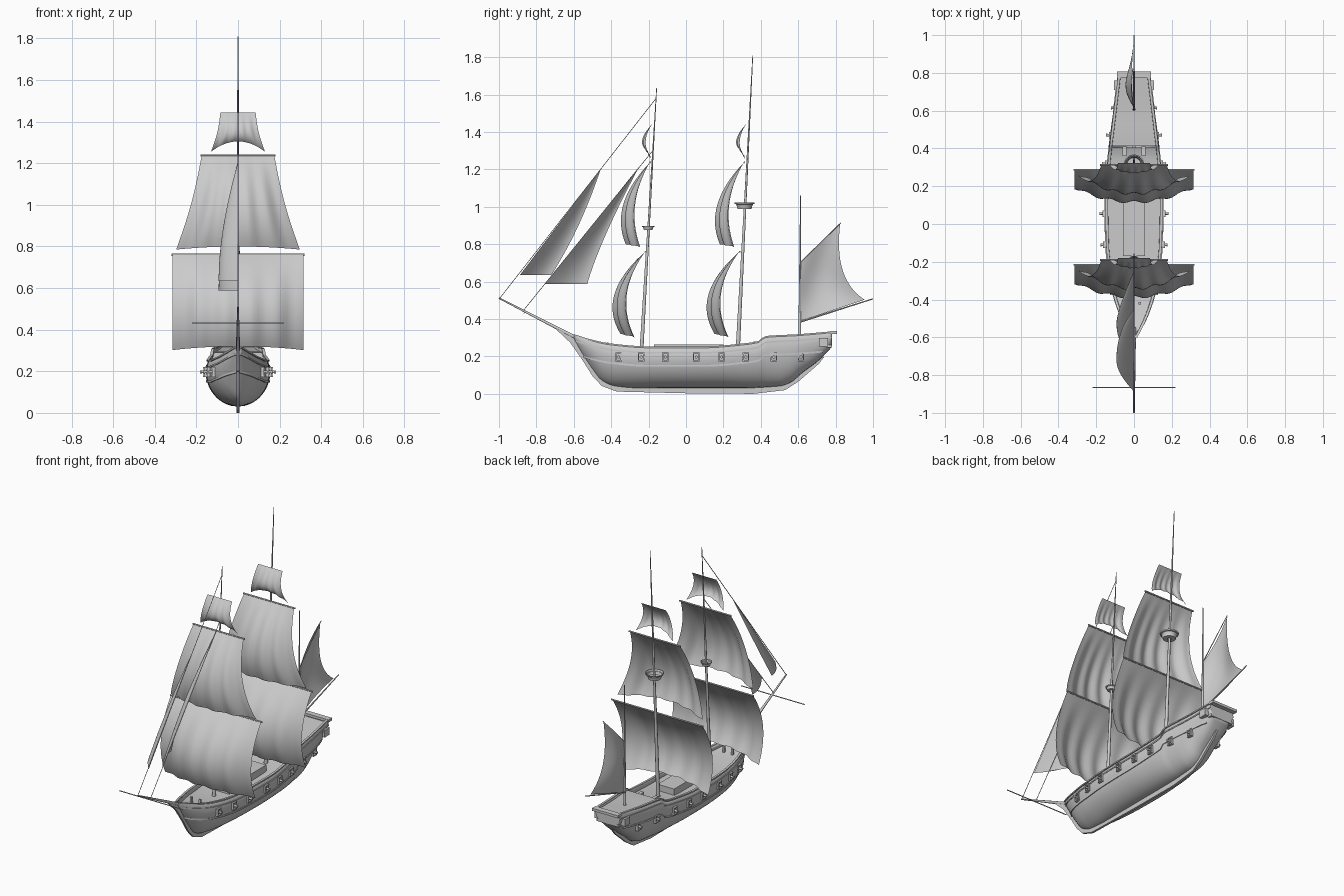
import bpy, bmesh
from math import sin, cos, pi, radians
from mathutils import Vector

if "Cube" in bpy.data.objects:
    bpy.data.objects.remove(bpy.data.objects["Cube"])


def add(name, verts, faces, angle=40, mirror=False):
    me = bpy.data.meshes.new(name)
    me.from_pydata(verts, [], faces)
    bm = bmesh.new()
    bm.from_mesh(me)
    bmesh.ops.remove_doubles(bm, verts=bm.verts, dist=1e-5)
    bmesh.ops.recalc_face_normals(bm, faces=bm.faces)
    bm.to_mesh(me)
    bm.free()
    me.shade_smooth()
    me.set_sharp_from_angle(angle=radians(angle))
    ob = bpy.data.objects.new(name, me)
    bpy.context.collection.objects.link(ob)
    if mirror:
        ob.modifiers.new("mirror", "MIRROR")
    return ob


def grid(name, nu, nv, fn, caps=False, **kw):
    verts = [fn(i / nu, j / nv) for i in range(nu + 1) for j in range(nv + 1)]
    w = nv + 1
    faces = [(i * w + j, i * w + j + 1, (i + 1) * w + j + 1, (i + 1) * w + j)
             for i in range(nu) for j in range(nv)]
    if caps:
        faces += [tuple(range(nv)), tuple(nu * w + j for j in range(nv))]
    return add(name, verts, faces, **kw)


def rod(name, p, q, r1, r2, n=10, **kw):
    p, q = Vector(p), Vector(q)
    rot = (q - p).to_track_quat('Z', 'Y')
    return grid(name, 1, n, lambda u, v: p.lerp(q, u) + rot @ Vector(
        (cos(2 * pi * v), sin(2 * pi * v), 0)) * (r1 + (r2 - r1) * u), caps=True, **kw)


def box(name, c, s, **kw):
    v = [(c[0] + i * s[0] / 2, c[1] + j * s[1] / 2, c[2] + k * s[2] / 2)
         for i in (-1, 1) for j in (-1, 1) for k in (-1, 1)]
    return add(name, v, [(0, 1, 3, 2), (4, 5, 7, 6), (0, 1, 5, 4),
                         (2, 3, 7, 6), (0, 2, 6, 4), (1, 3, 7, 5)], **kw)


def at(pts, y):
    """Monotone cubic through (y, value) pairs."""
    y = min(max(y, pts[0][0]), pts[-1][0])
    d = [(b[1] - a[1]) / (b[0] - a[0]) for a, b in zip(pts, pts[1:])]
    m = [d[0]] + [0 if a * b <= 0 else 2 * a * b / (a + b) for a, b in zip(d, d[1:])] + [d[-1]]
    i = next(k for k in range(len(d)) if y <= pts[k + 1][0])
    h = pts[i + 1][0] - pts[i][0]
    t = (y - pts[i][0]) / h
    return (pts[i][1] * (1 + 2 * t) * (1 - t) ** 2 + m[i] * h * t * (1 - t) ** 2
            + pts[i + 1][1] * t * t * (3 - 2 * t) + m[i + 1] * h * t * t * (t - 1))


def quad(a, m, b, t):
    return a * ((1 - t) * (1 - 2 * t)) + m * (4 * t * (1 - t)) + b * (t * (2 * t - 1))


# Hull lines: keel height, sheer height, half breadth, section fullness
KEEL = [(-.6, .29), (-.56, .22), (-.5, .13), (-.45, .07), (-.38, .04), (-.25, .03), (.3, .03),
        (.5, .04), (.56, .06), (.62, .11), (.7, .17), (.78, .25)]
SHEER = [(-.6, .315), (-.5, .285), (-.4, .265), (-.2, .25), (.1, .25), (.3, .265), (.4, .282),
         (.415, .304), (.6, .315), (.78, .33)]
WIDE = [(-.6, .012), (-.55, .04), (-.5, .066), (-.4, .105), (-.3, .13), (-.1, .153), (.1, .157),
        (.3, .146), (.5, .122), (.78, .085)]
FULL = [(-.6, .9), (-.3, .6), (0, .5), (.4, .5), (.6, .45), (.78, .25)]


def breadth(y, z):
    k, s = at(KEEL, y), at(SHEER, y)
    t = min(max((z - k) / (s - k), 0), 1)
    u = min(t / .8, 1)
    return at(WIDE, y) * (1 - (1 - u) ** 2) ** at(FULL, y) * (1 - .08 * max(0, (t - .8) / .2))


def hull_point(u, v):
    y = -.6 + 1.38 * u
    t = abs(2 * v - 1) ** 1.4
    z = at(KEEL, y) + (at(SHEER, y) - at(KEEL, y)) * t
    return (breadth(y, z) * (1 if v > .5 else -1), y, z)


hull = grid("hull", 92, 32, hull_point)
sol = hull.modifiers.new("planking", "SOLIDIFY")
sol.thickness, sol.offset = .008, -1
add("transom", [hull_point(1, j / 32) for j in range(33)], [tuple(range(33))])


# Decks
def deck(name, y0, y1, drop):
    def fn(u, v):
        y = y0 + (y1 - y0) * u
        z = at(SHEER, y) - drop
        return ((2 * v - 1) * max(breadth(y, z) - .003, .002), y, z)
    grid(name, 30, 4, fn)


deck("main_deck", -.58, .405, .032)
deck("quarter_deck", .42, .775, .014)
box("deck_bulkhead", (0, .417, .265), (.24, .008, .05))
box("deck_hatch", (0, .015, .24), (.115, .37, .045))
box("deck_step", (.05, .385, .262), (.02, .05, .035), mirror=True)
box("bow_bitt", (.03, -.42, .255), (.012, .012, .04), mirror=True)


# Rails and wales following the hull
def strake(name, y0, y1, drop, w, h):
    def fn(u, v):
        y = y0 + (y1 - y0) * u
        z = at(SHEER, y) - drop
        a = 2 * pi * v + pi / 4
        return (max(breadth(y, z) + w * cos(a) * 1.4, 0), y, z + h * sin(a) * 1.4)
    grid(name, 70, 4, fn, caps=True, mirror=True, angle=30)


strake("gunwale_rail", -.6, .785, 0, .007, .004)
strake("upper_wale", -.59, .78, .03, .004, .004)
strake("lower_wale", -.57, .73, .1, .004, .005)

# Keel, stem and sternpost in one flat plate
outline = [(-.7, .35), (-.62, .275), (-.55, .175), (-.5, .095), (-.45, .042), (-.37, .012),
           (0, .003), (.36, 0), (.53, .02), (.6, .065), (.71, .16), (.74, .2), (.62, .15),
           (.45, .06), (-.3, .05), (-.42, .11), (-.52, .25), (-.59, .312)]
n = len(outline)
add("keel_plate", [(x, y, z) for x in (-.007, .007) for y, z in outline],
    [tuple(range(n)), tuple(range(n, 2 * n))]
    + [(i, (i + 1) % n, n + (i + 1) % n, n + i) for i in range(n)], angle=30)

# Stern details
box("taffrail", (0, .79, .327), (.18, .035, .016))
box("stern_ledge", (0, .765, .255), (.155, .03, .014))
box("quarter_gallery", (.094, .735, .275), (.026, .05, .045), mirror=True)

# Gun ports with guns
for y in (-.36, -.24, -.11, .055, .19, .32, .47, .615):
    z = .197
    x = breadth(y, z)
    for dy in (-.014, .014):
        box("port_side", (x + .002, y + dy, z), (.016, .006, .046), mirror=True)
    for dz in (-.02, .02):
        box("port_sill", (x + .002, y, z + dz), (.018, .034, .007), mirror=True)
    rod("gun_barrel", (x - .01, y, z), (x + .024, y, z), .008, .006, 10, mirror=True)
    rod("gun_muzzle", (x + .02, y, z), (x + .026, y, z), .008, .008, 10, mirror=True)

# Masts, bowsprit and spars
rod("fore_mast", (0, -.24, .2), (0, -.157, 1.635), .011, .002)
rod("main_mast", (0, .275, .2), (0, .357, 1.81), .012, .002)
rod("mizzen_mast", (0, .608, .28), (0, .612, 1.06), .008, .002)
rod("bowsprit", (0, -.55, .28), (0, -1, .512), .011, .004)
rod("bowsprit_yard", (-.22, -.865, .432), (.22, -.865, .432), .003, .003, 8)
rod("mizzen_boom", (0, .61, .385), (0, 1, .508), .005, .003, 8)
rod("mizzen_gaff", (0, .61, .70), (0, .828, .915), .003, .002, 8)
rod("outer_stay", (0, -.16, 1.58), (0, -.995, .512), .002, .002, 6)
rod("inner_stay", (0, -.178, 1.3), (0, -.87, .445), .002, .002, 6)


# Lookout tops, turned from a profile
def lookout(name, y, z, s):
    prof = [(.2, 0), (.68, 0), (.78, .45), (.95, .5), (1, .64), (.9, .64), (.68, .12), (.2, .12)]

    def fn(u, v):
        r, h = prof[round(v * 7)]
        return (s * r * cos(2 * pi * u), y + s * r * sin(2 * pi * u), z + s * h)
    grid(name, 24, 7, fn, angle=30)


lookout("main_lookout", .313, .988, .055)
lookout("fore_lookout", -.202, .875, .034)


# Square sails: heights, half widths, head y, edge mid/foot y, centre mid/foot y
def square_sail(name, zt, zb, wt, wb, pinch, yt, em, eb, cm, cb, arch, dy):
    def fn(u, v):
        s = 2 * u - 1
        ye, yc = quad(yt, em, eb, v), quad(yt, cm, cb, v)
        b = 1 - s * s
        x = s * (wt + (wb - wt) * v - pinch * sin(pi * v))
        y = dy + ye + (yc - ye) * b + .025 * wb * cos(5 * pi * s) * sin(pi * v / 1.6)
        return (x, y, zt + (zb - zt) * v + arch * b * v * v)
    grid(name, 32, 20, fn)


for mast, dy in (("main", 0), ("fore", -.503)):
    square_sail(mast + "_course", .758, .302, .315, .315, 0,
                .283, .193, .235, .125, .158, .018, dy)
    square_sail(mast + "_topsail", 1.235, .785, .175, .297, .012,
                .308, .237, .265, .172, .185, .015, dy)
    square_sail(mast + "_topgallant", 1.443, 1.255, .085, .13, .008,
                .323, .29, .318, .272, .292, .05, dy)
    for part, z, w, y in (("lower", .76, .32, .287), ("upper", 1.237, .18, .312)):
        rod(mast + "_" + part + "_yard", (-w, y + dy, z), (w, y + dy, z), .005, .005, 8)


# Triangular jibs: head, tack, clew and leech midpoint in (y, z)
def jib(name, head, tack, clew, mid):
    head, tack, clew, mid = map(Vector, (head, tack, clew, mid))

    def fn(u, v):
        p = head.lerp(tack, u).lerp(quad(head, mid, clew, u), v)
        return (-.093 * sin(pi / 2 * v) * (1 - (1 - u) ** 2), p.x, p.y)
    grid(name, 24, 12, fn)


jib("outer_jib", (-.455, 1.205), (-.888, .635), (-.72, .635), (-.575, .90))
jib("inner_jib", (-.25, 1.215), (-.755, .588), (-.528, .588), (-.425, .86))


# Mizzen sail with a hollow trailing edge
def spanker(u, v):
    fore = Vector((.614, .39)).lerp(Vector((.614, .70)), u)
    aft = quad(Vector((.955, .503)), Vector((.838, .66)), Vector((.825, .912)), u)
    p = fore.lerp(aft, v)
    return (-.045 * sin(pi * v * .93) * (.3 + .7 * sin(pi * u)), p.x, p.y)


grid("mizzen_sail", 20, 16, spanker)
